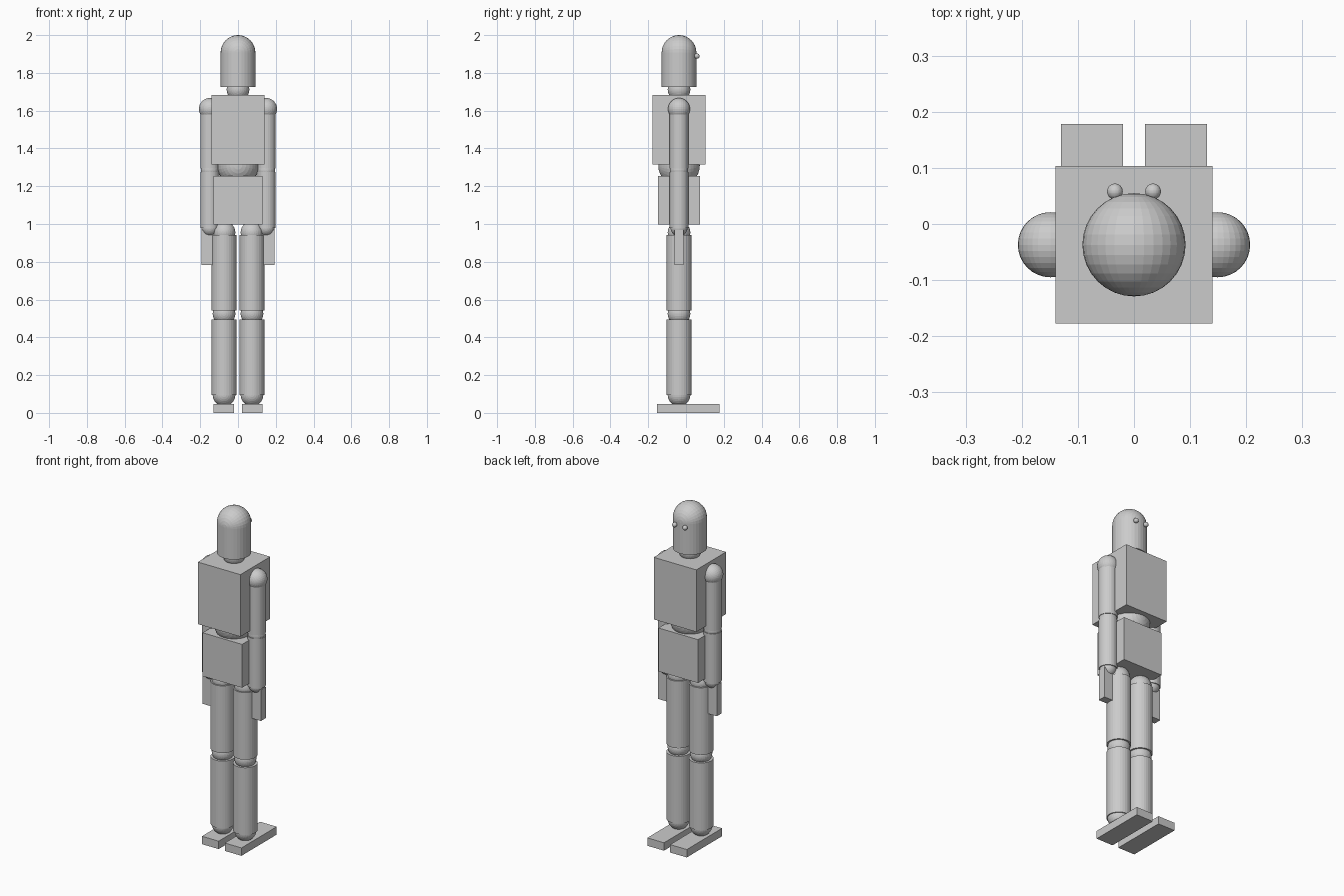
import bpy, math

if "Cube" in bpy.data.objects:
    bpy.data.objects.remove(bpy.data.objects["Cube"])

Y = -0.037  # depth axis shared by the body parts

grey = bpy.data.materials.new("light_grey")
grey.diffuse_color = (0.6, 0.6, 0.6, 1)
grey.use_nodes = True
grey.node_tree.nodes["Principled BSDF"].inputs["Base Color"].default_value = grey.diffuse_color


def finish(name):
    ob = bpy.context.object
    ob.name = name
    ob.data.materials.append(grey)
    return ob


def box(name, x0, x1, y0, y1, z0, z1):
    bpy.ops.mesh.primitive_cube_add(
        size=1, location=((x0 + x1) / 2, (y0 + y1) / 2, (z0 + z1) / 2))
    bpy.context.object.scale = (x1 - x0, y1 - y0, z1 - z0)
    return finish(name)


def ball(name, x, y, z, r):
    bpy.ops.mesh.primitive_uv_sphere_add(
        segments=32, ring_count=16, radius=r, location=(x, y, z),
        rotation=(math.pi / 2, 0, 0))
    return finish(name)


def tube(name, x, z0, z1, r):
    bpy.ops.mesh.primitive_cylinder_add(
        vertices=32, radius=r, depth=z1 - z0, location=(x, Y, (z0 + z1) / 2))
    return finish(name)


# Head and neck
tube("head", 0, 1.725, 1.908, 0.092)
ball("head_dome", 0, Y, 1.908, 0.092)
ball("neck_joint", 0, Y, 1.712, 0.06)

# Trunk
box("chest", -0.14, 0.14, Y - 0.14, Y + 0.14, 1.315, 1.684)
ball("waist_joint", 0, Y, 1.31, 0.11)
box("pelvis", -0.13, 0.13, Y - 0.11, Y + 0.11, 0.997, 1.255)

for s, side in ((-1, "left"), (1, "right")):
    # Eye, on the +y side like the toes
    ball(side + "_eye", s * 0.034, 0.058, 1.889, 0.014)

    # Arm
    ax = s * 0.149
    ball(side + "_shoulder", ax, Y, 1.609, 0.058)
    tube(side + "_upper_arm", ax, 1.293, 1.609, 0.05)
    ball(side + "_elbow", ax, Y, 1.285, 0.048)
    tube(side + "_forearm", ax, 0.978, 1.275, 0.05)
    ball(side + "_wrist", ax, Y, 0.98, 0.045)
    box(side + "_hand", ax - 0.044, ax + 0.044, Y - 0.023, Y + 0.023, 0.783, 0.968)

    # Leg
    lx = s * 0.074
    ball(side + "_hip", lx, Y, 0.955, 0.06)
    tube(side + "_thigh", lx, 0.543, 0.942, 0.066)
    ball(side + "_knee", lx, Y, 0.525, 0.06)
    tube(side + "_shin", lx, 0.095, 0.495, 0.066)
    ball(side + "_ankle", lx, Y, 0.095, 0.06)
    box(side + "_foot", s * 0.075 - 0.055, s * 0.075 + 0.055, -0.153, 0.178, 0, 0.047)
